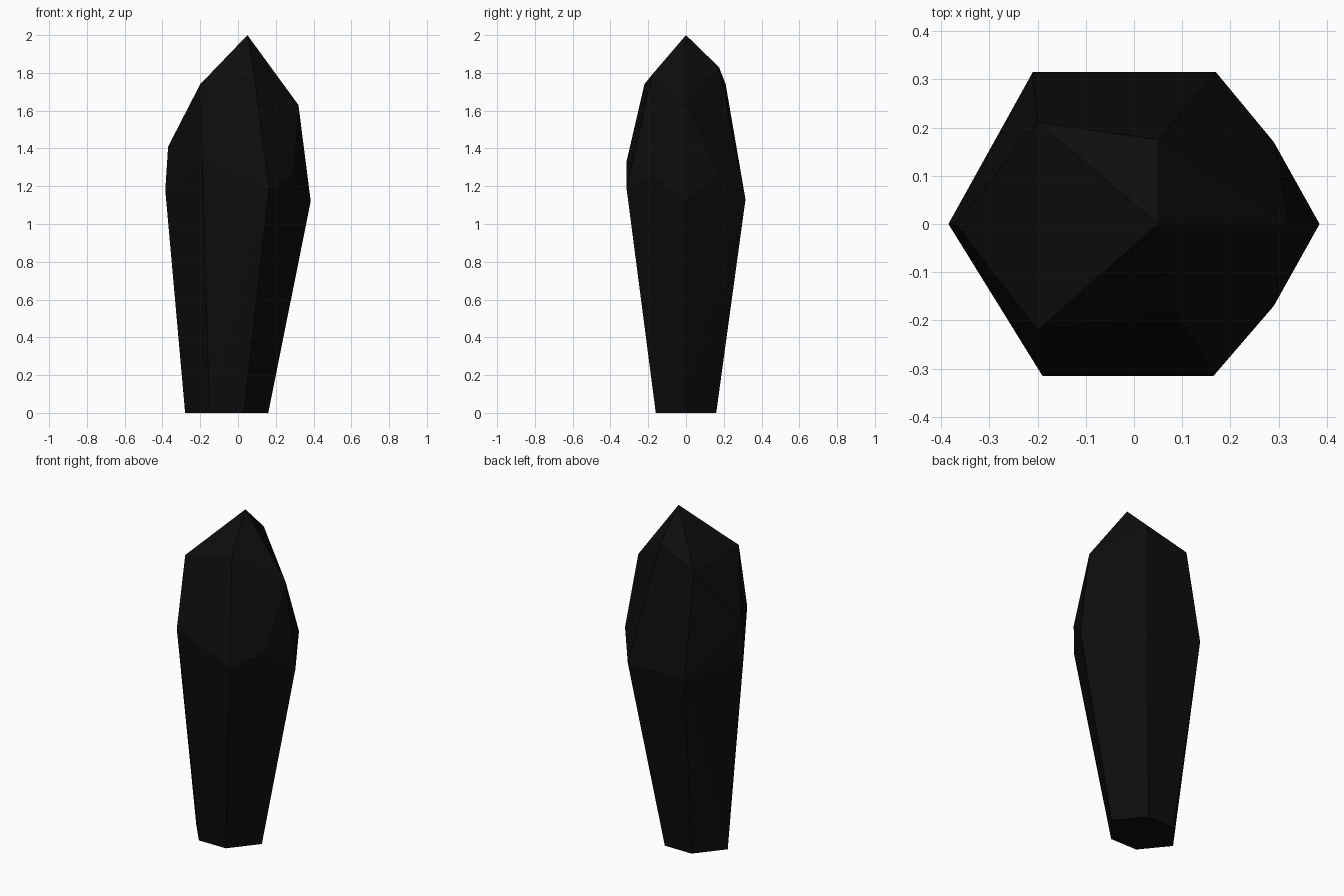
import bpy
import bmesh
import math
from mathutils import Vector

# Remove the default object only
default_cube = bpy.data.objects.get("Cube")
if default_cube:
    bpy.data.objects.remove(default_cube, do_unlink=True)


def make_material(name, colour):
    material = bpy.data.materials.new(name)
    material.use_nodes = True
    material.diffuse_color = colour
    for node in material.node_tree.nodes:
        if node.type == "BSDF_PRINCIPLED":
            node.inputs["Base Color"].default_value = colour
    return material


def mirrored(points):
    """Return each point together with its copy across the y = 0 plane."""
    return points + [(x, -y, z) for x, y, z in points]


def convex_solid(name, points, material):
    """Wrap the corner points in flat facets and merge coplanar triangles."""
    bm = bmesh.new()
    for point in points:
        bm.verts.new(Vector(point))
    hull = bmesh.ops.convex_hull(bm, input=bm.verts[:])
    unused = {v for v in hull["geom_interior"] + hull["geom_unused"]
              if isinstance(v, bmesh.types.BMVert)}
    bmesh.ops.delete(bm, geom=list(unused), context="VERTS")
    bmesh.ops.dissolve_limit(bm, angle_limit=math.radians(1),
                             verts=bm.verts[:], edges=bm.edges[:])
    bmesh.ops.recalc_face_normals(bm, faces=bm.faces[:])
    mesh = bpy.data.meshes.new(name)
    bm.to_mesh(mesh)
    bm.free()
    mesh.materials.append(material)
    crystal = bpy.data.objects.new(name, mesh)
    bpy.context.collection.objects.link(crystal)
    return crystal


# Narrow six-sided foot, symmetric front to back
foot = [(-.28, 0, 0), (.16, 0, 0)] + mirrored([(-.15, .16, 0), (.03, .16, 0)])

# Uneven girdle where the shaft is widest
girdle = [
    (-.385, 0, 1.18), (.385, 0, 1.12),
    (-.19, -.315, 1.33), (.165, -.315, 1.19),
    (-.21, .315, 1.13), (.17, .315, 1.13),
]

# Small diamond facet on the left side
diamond = [(.32, 0, 1.63)] + mirrored([(.29, .17, 1.26)])

# Chipped shoulders below the off-centre tip
shoulders = [
    (-.37, 0, 1.41), (-.2, -.22, 1.74), (-.2, .21, 1.74),
    (.05, .175, 1.83), (.085, -.18, 1.79),
]
tip = [(.05, 0, 2)]

black_stone = make_material("black stone", (.004, .004, .004, 1))
convex_solid("crystal_shard", foot + girdle + diamond + shoulders + tip, black_stone)
